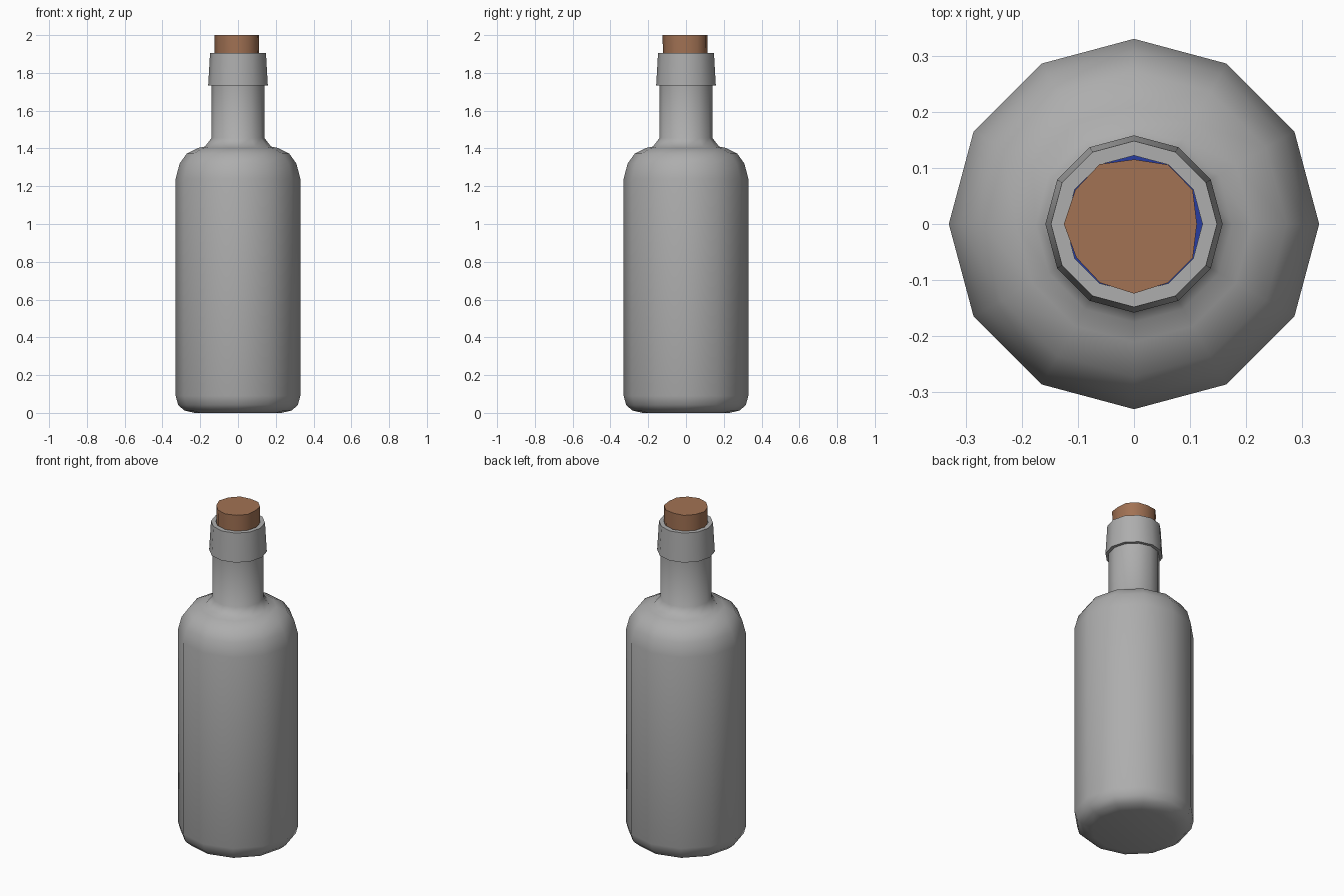
import bpy, bmesh, math

if "Cube" in bpy.data.objects:
    bpy.data.objects.remove(bpy.data.objects["Cube"])

SIDES = 12

def lathe(name, profile, color, cap_bottom=False, cap_top=False, top_scale=None):
    """Revolve (radius, z) points, listed bottom to top, into a 12-sided shell.
    top_scale optionally makes the outline irregular, one factor per side."""
    bm = bmesh.new()
    rings = []
    for r, z in profile:
        ring = []
        for i in range(SIDES):
            a = 2 * math.pi * i / SIDES
            k = r * (top_scale[i] if top_scale else 1)
            ring.append(bm.verts.new((k * math.cos(a), k * math.sin(a), z)))
        rings.append(ring)
    for a, b in zip(rings, rings[1:]):
        for i in range(SIDES):
            j = (i + 1) % SIDES
            bm.faces.new((a[i], a[j], b[j], b[i]))
    if cap_bottom:
        bm.faces.new(rings[0][::-1])
    if cap_top:
        bm.faces.new(rings[-1])
    mesh = bpy.data.meshes.new(name)
    bm.to_mesh(mesh)
    bm.free()
    obj = bpy.data.objects.new(name, mesh)
    bpy.context.collection.objects.link(obj)
    mat = bpy.data.materials.new(name + "_color")
    mat.diffuse_color = color
    mat.use_nodes = True
    mat.node_tree.nodes["Principled BSDF"].inputs["Base Color"].default_value = mat.diffuse_color
    mesh.materials.append(mat)
    bpy.ops.object.select_all(action='DESELECT')
    obj.select_set(True)
    bpy.context.view_layer.objects.active = obj
    bpy.ops.object.shade_smooth_by_angle(angle=math.radians(42))
    return obj

# Bottle: base, body, shoulder, neck, collar and open rim
lathe("bottle", [
    (0.23, 0.0), (0.285, 0.013), (0.317, 0.042), (0.33, 0.09),
    (0.33, 1.24), (0.309, 1.32), (0.272, 1.372), (0.21, 1.403), (0.175, 1.41),
    (0.14, 1.455), (0.14, 1.732),
    (0.158, 1.732), (0.148, 1.905), (0.122, 1.905),
], (0.42, 0.42, 0.42, 1), cap_bottom=True)

# Liquid: fills the body, glimpsed through the gaps around the cork
lathe("liquid", [(0.22, 0.03), (0.30, 0.1), (0.30, 1.1)],
      (0.02, 0.045, 0.35, 1), True, True)

# Cork: hand-cut, slightly uneven outline
uneven = [0.112, 0.121, 0.122, 0.115, 0.123, 0.121,
          0.125, 0.119, 0.121, 0.124, 0.121, 0.121]
lathe("cork", [(0.96, 1.74), (1.0, 2.0)], (0.36, 0.168, 0.088, 1),
      True, True, uneven)
